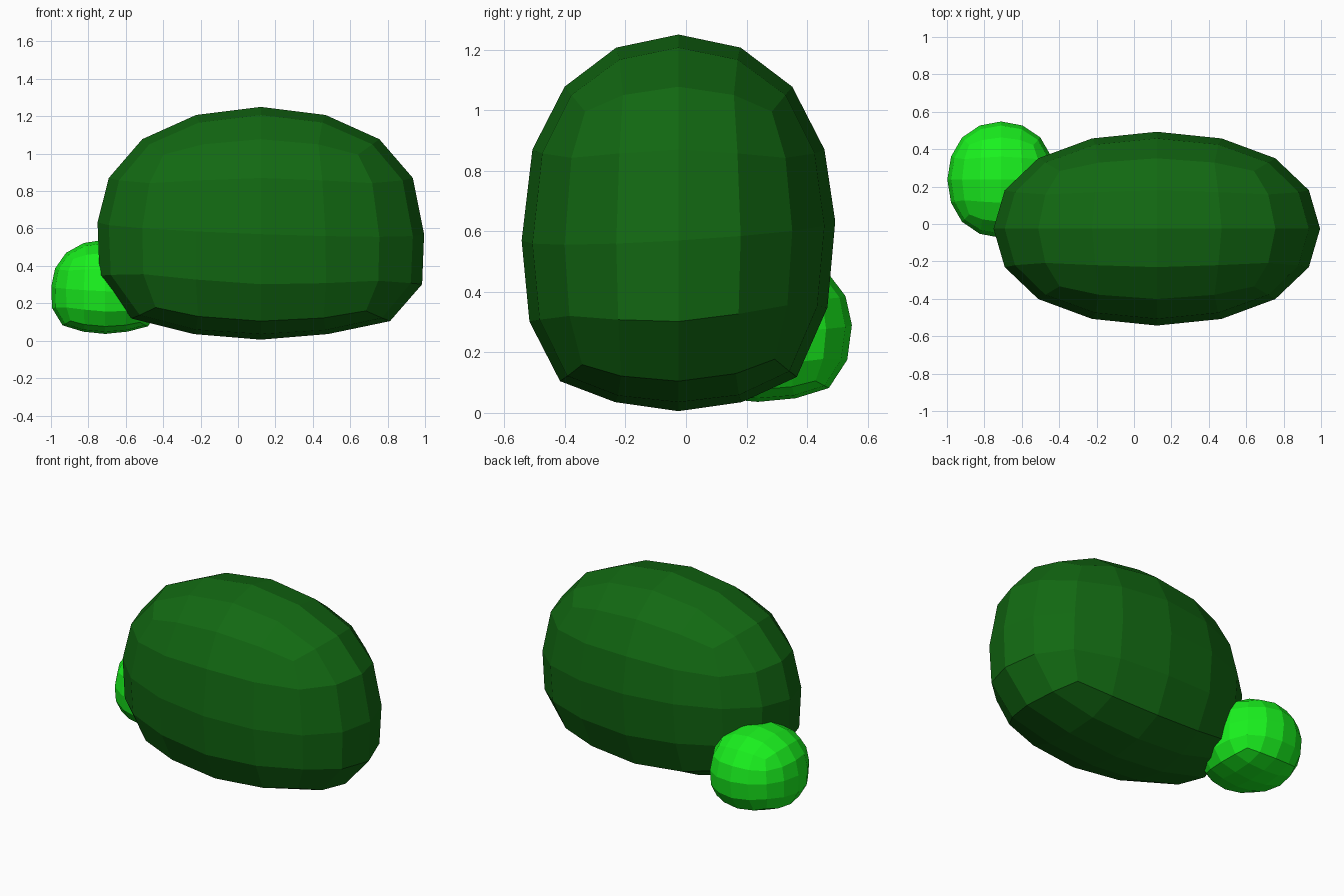
import bpy

if "Cube" in bpy.data.objects:
    bpy.data.objects.remove(bpy.data.objects["Cube"])

# How the underside is flattened and spread, by height on a unit ball:
# height, x spread, y spread, drop, sideways tilt
UNDERSIDE = [
    (-1.00, 1.00, 1.00, 0.025, 0.00),
    (-0.92, 1.04, 1.02, 0.00, 0.00),
    (-0.73, 1.09, 1.04, -0.08, 0.015),
    (-0.58, 1.08, 1.03, -0.11, 0.025),
    (-0.39, 1.06, 1.02, -0.07, 0.04),
    (0.00, 1.00, 1.00, -0.03, 0.05),
    (0.15, 1.00, 1.00, 0.00, 0.00),
]


def underside(h):
    if h >= UNDERSIDE[-1][0]:
        return UNDERSIDE[-1][1:]
    for a, b in zip(UNDERSIDE, UNDERSIDE[1:]):
        if h <= b[0]:
            t = max(0.0, (h - a[0]) / (b[0] - a[0]))
            return [p + (q - p) * t for p, q in zip(a[1:], b[1:])]


def bush(name, centre, half, color):
    # rounded cube with 4 x 4 faces per side
    bpy.ops.mesh.primitive_cube_add(size=2)
    ob = bpy.context.object
    ob.name = name
    mod = ob.modifiers.new("round", 'SUBSURF')
    mod.levels = 2
    bpy.ops.object.modifier_apply(modifier=mod.name)
    size = max(v.co.z for v in ob.data.vertices)
    for v in ob.data.vertices:
        x, y, z = v.co / size
        sx, sy, drop, tilt = underside(z)
        z += drop - tilt * (x - y)
        v.co = (centre[0] + half[0] * x * sx,
                centre[1] + half[1] * y * sy,
                centre[2] + half[2] * z)
    for p in ob.data.polygons:
        p.use_smooth = False
    mat = bpy.data.materials.new(name + "_leaves")
    mat.diffuse_color = (*color, 1)
    mat.use_nodes = True
    mat.node_tree.nodes["Principled BSDF"].inputs["Base Color"].default_value = mat.diffuse_color
    ob.data.materials.append(mat)
    return ob


bush("large_bush", (0.122, -0.025, 0.62), (0.873, 0.518, 0.63), (0.006, 0.14, 0.006))
bush("small_bush", (-0.71, 0.237, 0.285), (0.288, 0.311, 0.255), (0.01, 0.88, 0.013))
